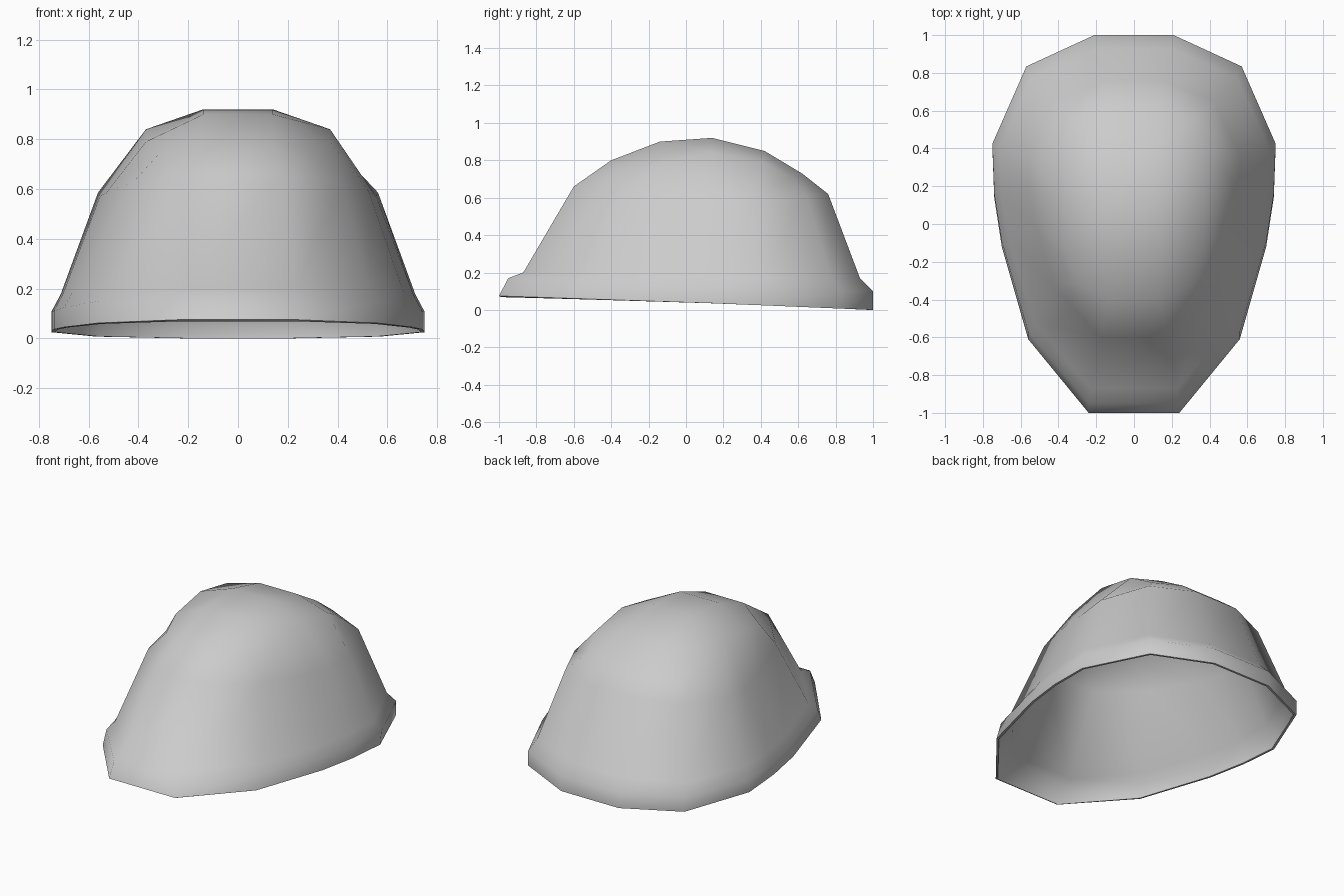
import bpy
import bmesh
import math

# Remove the default cube
cube = bpy.data.objects.get("Cube")
if cube:
    bpy.data.objects.remove(cube, do_unlink=True)

# One plain grey shell colour
grey = bpy.data.materials.new("shell_grey")
grey.use_nodes = True
colour = (0.6, 0.6, 0.6, 1.0)
grey.diffuse_color = colour
grey.node_tree.nodes["Principled BSDF"].inputs["Base Color"].default_value = colour

# Left half of the plan outline, from front to back
OUTLINE = [(0.24, -1), (0.56, -0.61), (0.70, -0.12), (0.74, 0.14),
           (0.75, 0.41), (0.57, 0.83), (0.21, 1)]
WIDEST = 0.14


def scaled_ring(width, y_front, y_back, z_front, z_side, z_back):
    """Half ring fitted to a width, a depth range and three heights."""
    points = []
    for x, y in OUTLINE:
        depth = y_front + (y + 1) / 2 * (y_back - y_front)
        if y < WIDEST:
            t = (y + 1) / (WIDEST + 1)
            z = z_front + t * (z_side - z_front)
        else:
            t = (y - WIDEST) / (1 - WIDEST)
            z = z_side + t * (z_back - z_side)
        points.append((x * width, depth, z))
    return points


# Rim, flared lip, lip crease, top of wall, then the crown border
halves = [
    scaled_ring(1.0, -1.0, 1.0, 0.075, 0.036, 0.0),
    scaled_ring(1.0, -0.95, 1.0, 0.17, 0.11, 0.10),
    scaled_ring(0.95, -0.87, 0.93, 0.20, 0.18, 0.17),
    scaled_ring(0.75, -0.60, 0.76, 0.66, 0.57, 0.62),
    [(0.14, -0.40, 0.80), (0.31, -0.31, 0.75), (0.37, -0.12, 0.79),
     (0.37, 0.14, 0.84), (0.37, 0.41, 0.79), (0.32, 0.56, 0.71),
     (0.14, 0.62, 0.73)],
]
# Ridge points along the top of the crown
ridge = [(0.14, -0.14, 0.90), (0.14, 0.14, 0.92), (0.14, 0.42, 0.85)]

bm = bmesh.new()


def mirrored(points):
    left = [bm.verts.new(p) for p in points]
    right = [bm.verts.new((-x, y, z)) for x, y, z in points]
    return left, right


# Walls: loops run around the model and are bridged upwards
pairs = [mirrored(half) for half in halves]
loops = [left + right[::-1] for left, right in pairs]
for low, high in zip(loops, loops[1:]):
    count = len(low)
    for i in range(count):
        j = (i + 1) % count
        bm.faces.new((low[i], low[j], high[j], high[i]))

# Crown: rows of four points across, closed by a grid of quads
left, right = pairs[-1]
ridge_left, ridge_right = mirrored(ridge)
inner_left = [left[0]] + ridge_left + [left[-1]]
inner_right = [right[0]] + ridge_right + [right[-1]]
rows = list(zip(right[1:-1], inner_right, inner_left, left[1:-1]))
for front, back in zip(rows, rows[1:]):
    for i in range(len(front) - 1):
        bm.faces.new((front[i], front[i + 1], back[i + 1], back[i]))

mesh = bpy.data.meshes.new("helmet_shell")
bm.to_mesh(mesh)
bm.free()
mesh.materials.append(grey)
shell = bpy.data.objects.new("helmet_shell", mesh)
bpy.context.scene.collection.objects.link(shell)

# Thin wall, grown inwards
bpy.ops.object.select_all(action="DESELECT")
shell.select_set(True)
bpy.context.view_layer.objects.active = shell
wall = shell.modifiers.new("wall_thickness", "SOLIDIFY")
wall.thickness = 0.015
wall.offset = -1
bpy.ops.object.modifier_apply(modifier=wall.name)
bpy.ops.object.shade_smooth_by_angle(angle=math.radians(60))
